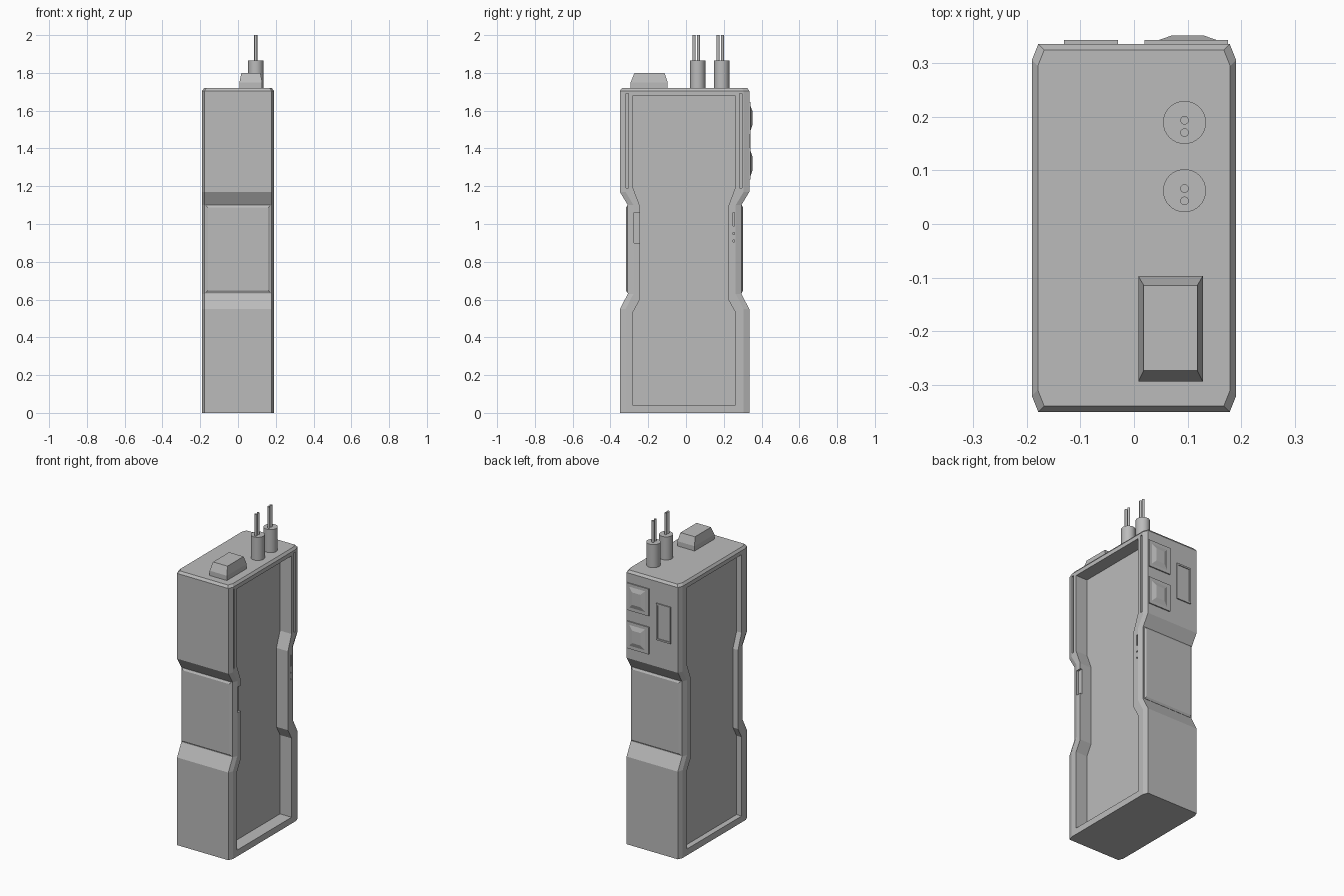
import bpy, bmesh
from mathutils import Vector

if "Cube" in bpy.data.objects:
    bpy.data.objects.remove(bpy.data.objects["Cube"])

GREY = (0.5, 0.5, 0.5, 1)
mat = bpy.data.materials.new("plain grey")
mat.use_nodes = True
mat.diffuse_color = GREY
mat.node_tree.nodes["Principled BSDF"].inputs["Base Color"].default_value = GREY


def loft(name, rings):
    """Join equal-length rings of points into a closed solid."""
    bm = bmesh.new()
    loops = [[bm.verts.new(p) for p in ring] for ring in rings]
    n = len(loops[0])
    for a, b in zip(loops, loops[1:]):
        for i in range(n):
            j = (i + 1) % n
            bm.faces.new((a[i], a[j], b[j], b[i]))
    bm.faces.new(loops[0][::-1])
    bm.faces.new(loops[-1])
    bmesh.ops.recalc_face_normals(bm, faces=bm.faces)
    mesh = bpy.data.meshes.new(name)
    bm.to_mesh(mesh)
    bm.free()
    mesh.materials.append(mat)
    obj = bpy.data.objects.new(name, mesh)
    bpy.context.scene.collection.objects.link(obj)
    return obj


def rect(x0, x1, y0, y1, z):
    return [(x0, y0, z), (x1, y0, z), (x1, y1, z), (x0, y1, z)]


def rect_y(x0, x1, z0, z1, y, inset=0):
    return [(x0 + inset, y, z0 + inset), (x1 - inset, y, z0 + inset),
            (x1 - inset, y, z1 - inset), (x0 + inset, y, z1 - inset)]


def box(name, x0, x1, y0, y1, z0, z1):
    return loft(name, [rect(x0, x1, y0, y1, z0), rect(x0, x1, y0, y1, z1)])


def cut(obj, cutter):
    cutter.hide_render = True
    mod = obj.modifiers.new("cut", "BOOLEAN")
    mod.operation, mod.solver, mod.object = "DIFFERENCE", "EXACT", cutter
    bpy.context.view_layer.objects.active = obj
    bpy.ops.object.modifier_apply(modifier=mod.name)
    bpy.data.objects.remove(cutter)


def cylinder(name, x, y, z0, z1, r, sides):
    bpy.ops.mesh.primitive_cylinder_add(vertices=sides, radius=r, depth=z1 - z0,
                                        location=(x, y, (z0 + z1) / 2))
    obj = bpy.context.object
    obj.name = name
    obj.data.materials.append(mat)
    bpy.ops.object.shade_smooth_by_angle()
    return obj


# Body: chamfered section lofted upward with a narrower waist
def section(z, front, back, w=0.19):
    c, d = 0.012, 0.03
    return [(-w + c, front, z), (w - c, front, z), (w, front + d, z), (w, back - d, z),
            (w - c, back, z), (-w + c, back, z), (-w, back - d, z), (-w, front + d, z)]


FRONT, BACK, WAIST = -0.35, 0.335, 0.042
body = loft("body", [
    section(0, FRONT, BACK),
    section(0.55, FRONT, BACK),
    section(0.63, FRONT + WAIST, BACK - WAIST),
    section(1.10, FRONT + WAIST, BACK - WAIST),
    section(1.17, FRONT, BACK),
    section(1.705, FRONT, BACK),
    section(1.72, FRONT + 0.011, BACK - 0.011, 0.179)])

# Side recesses, deep on the left and shallow on the right
half = [(0.27, 0.04), (0.27, 0.535), (0.234, 0.60), (0.234, 1.095), (0.27, 1.19), (0.27, 1.68)]
profile = half + [(-y, z) for y, z in reversed(half)]
for xa, xb in ((0.11, 0.25), (-0.25, -0.155)):
    cut(body, loft("recess_cutter", [[(x, y - 0.01, z) for y, z in profile] for x in (xa, xb)]))

# Rim grooves, finger notch, slot and pinholes on the left rim
for y0, y1, z0, z1, depth in ((-0.317, -0.304, 1.19, 1.69, 0.012),
                              (0.284, 0.297, 1.19, 1.69, 0.012),
                              (-0.275, -0.23, 0.90, 1.06, 0.012),
                              (0.248, 0.258, 0.99, 1.06, 0.012),
                              (0.248, 0.256, 0.945, 0.955, 0.008),
                              (0.248, 0.256, 0.905, 0.915, 0.008)):
    cut(body, box("rim_cutter", 0.19 - depth, 0.25, y0, y1, z0, z1))

# Raised grip panels at the waist
for name, y, out in (("front_grip", FRONT + WAIST, -1), ("back_grip", BACK - WAIST, 1)):
    loft(name, [rect_y(-0.172, 0.172, 0.635, 1.10, y - 0.01 * out),
                rect_y(-0.172, 0.172, 0.635, 1.10, y + 0.002 * out),
                rect_y(-0.172, 0.172, 0.635, 1.10, y + 0.009 * out, 0.012)])

# Two back buttons on flat plates
for name, z in (("upper", 1.56), ("lower", 1.32)):
    loft(name + "_button_plate", [rect_y(0.02, 0.175, z - 0.085, z + 0.085, y)
                                  for y in (BACK - 0.01, BACK + 0.007)])
    loft(name + "_button", [rect_y(0.045, 0.155, z - 0.065, z + 0.065, BACK),
                            rect_y(0.045, 0.155, z - 0.065, z + 0.065, BACK + 0.007),
                            rect_y(0.045, 0.155, z - 0.065, z + 0.065, BACK + 0.016, 0.026)])

# Framed back hatch
hatch = loft("back_hatch", [rect_y(-0.13, -0.03, 1.34, 1.57, y) for y in (BACK - 0.01, BACK + 0.007)])
cut(hatch, loft("hatch_cutter", [rect_y(-0.13, -0.03, 1.34, 1.57, y, 0.01)
                                 for y in (BACK + 0.002, BACK + 0.03)]))

# Tapered top switch
loft("top_switch", [rect(0.008, 0.128, -0.293, -0.097, 1.71),
                    rect(0.008, 0.128, -0.293, -0.097, 1.75),
                    rect(0.018, 0.118, -0.273, -0.114, 1.80)])

# Connector posts, each with a pair of thin pins
for name, y in (("front", 0.062), ("back", 0.189)):
    cylinder(name + "_post", 0.094, y, 1.71, 1.865, 0.04, 32)
    for side, dy in (("a", 0.004), ("b", -0.019)):
        cylinder(name + "_pin_" + side, 0.094, y + dy, 1.86, 2.0, 0.008, 16)
